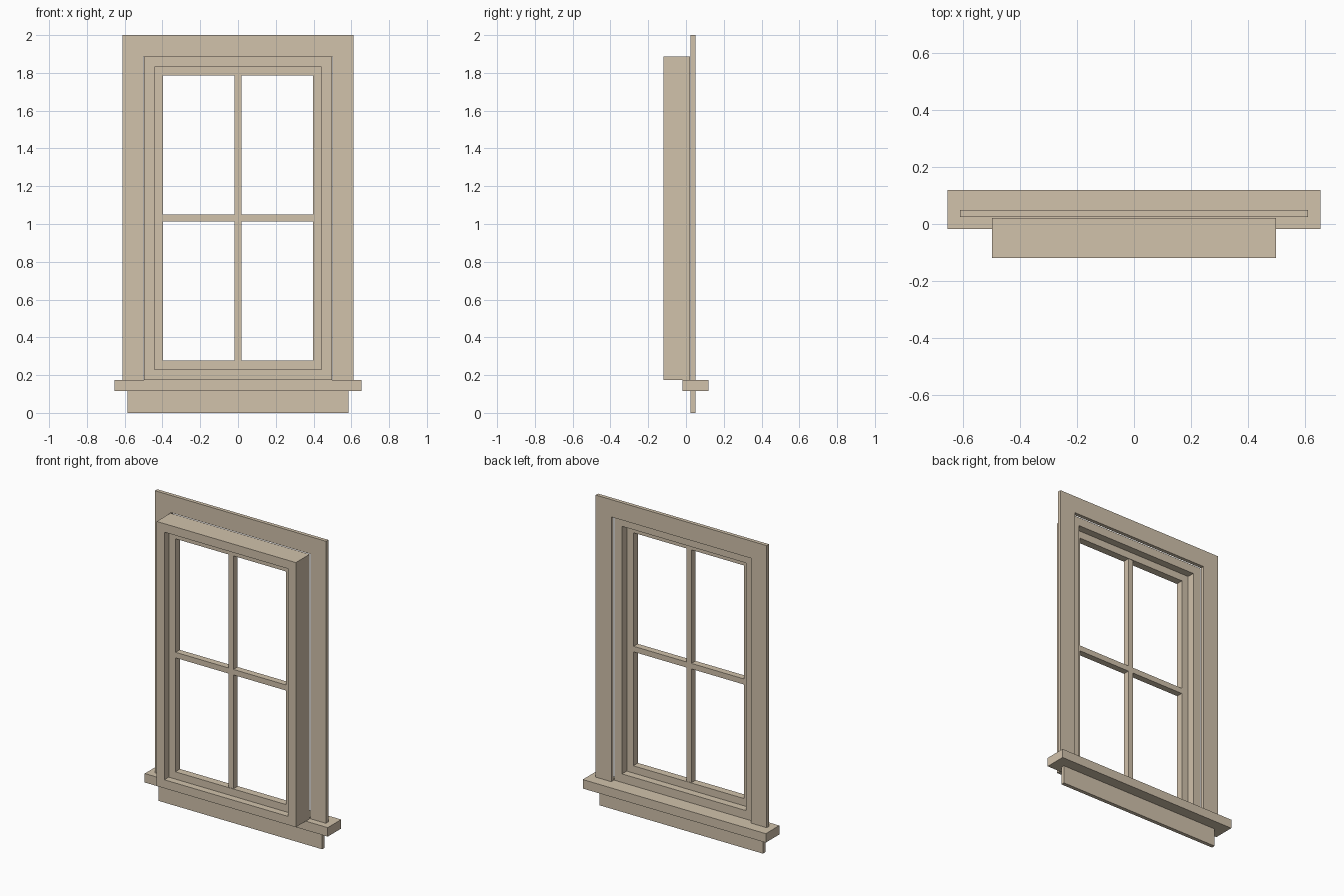
import bpy, bmesh
from mathutils import Matrix, Vector

if "Cube" in bpy.data.objects:
    bpy.data.objects.remove(bpy.data.objects["Cube"])

wood = bpy.data.materials.new("warm_beige_paint")
wood.diffuse_color = (0.64, 0.54, 0.41, 1)
wood.use_nodes = True
wood.node_tree.nodes["Principled BSDF"].inputs["Base Color"].default_value = wood.diffuse_color


def box(name, x, y, z):
    """Box from (min, max) ranges on each axis."""
    lo, hi = Vector((x[0], y[0], z[0])), Vector((x[1], y[1], z[1]))
    bm = bmesh.new()
    bmesh.ops.create_cube(bm, size=1, matrix=Matrix.Translation((lo + hi) / 2)
                          @ Matrix.Diagonal((*(hi - lo), 1)))
    mesh = bpy.data.meshes.new(name)
    bm.to_mesh(mesh)
    bm.free()
    mesh.materials.append(wood)
    ob = bpy.data.objects.new(name, mesh)
    bpy.context.collection.objects.link(ob)
    return ob


TRIM = (0.025, 0.049)      # depth of the flat trim
JAMB = (-0.12, 0.021)      # depth of the frame lining
SASH = (-0.075, -0.027)    # depth of the sash
BAR = (-0.072, -0.03)      # depth of the glazing bars

# Mirrored uprights: casing, jamb, sash stile
for side, s in (("left", -1), ("right", 1)):
    def span(a, b):
        return tuple(sorted((s * a, s * b)))
    box(side + "_casing", span(0.50, 0.612), TRIM, (0.175, 2.0))
    box(side + "_jamb", span(0.443, 0.498), JAMB, (0.175, 1.887))
    box(side + "_sash_stile", span(0.396, 0.443), SASH, (0.23, 1.832))

# Horizontal frame members
box("head_casing", (-0.50, 0.50), TRIM, (1.888, 2.0))
box("head_jamb", (-0.443, 0.443), JAMB, (1.832, 1.887))
box("bottom_jamb", (-0.443, 0.443), JAMB, (0.175, 0.23))

# Sash rails and glazing bars
box("top_sash_rail", (-0.396, 0.396), SASH, (1.785, 1.832))
box("bottom_sash_rail", (-0.396, 0.396), SASH, (0.23, 0.277))
box("vertical_bar", (-0.018, 0.018), BAR, (0.265, 1.797))
box("horizontal_bar", (-0.40, 0.40), BAR, (1.013, 1.049))

# Projecting stool and the apron below it
box("stool", (-0.655, 0.655), (-0.018, 0.12), (0.117, 0.175))
box("apron", (-0.585, 0.585), TRIM, (0.0, 0.117))
